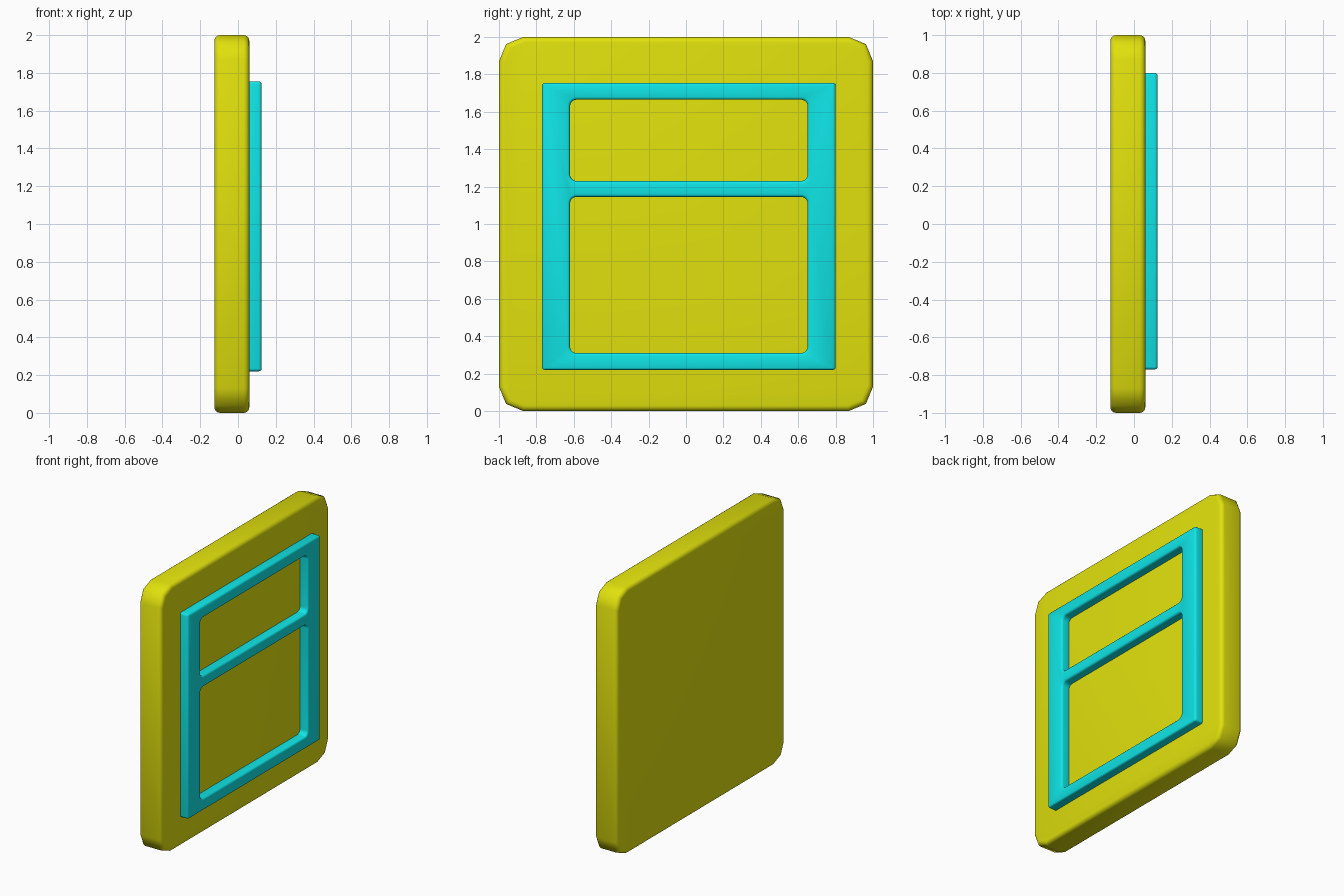
import bpy, bmesh
from math import cos, sin, pi, radians

cube = bpy.data.objects.get("Cube")
if cube:
    bpy.data.objects.remove(cube, do_unlink=True)


def make_material(name, color):
    mat = bpy.data.materials.new(name)
    mat.use_nodes = True
    mat.diffuse_color = color
    node = next(n for n in mat.node_tree.nodes if n.type == 'BSDF_PRINCIPLED')
    node.inputs["Base Color"].default_value = color
    return mat


def plate(name, x, y, z, radius=0, segments=1, mat=None):
    """Upright plate facing +x with rounded corners; x, y, z are (low, high)."""
    outline = []
    for i, (sy, sz) in enumerate([(1, 1), (0, 1), (0, 0), (1, 0)]):
        cy = y[sy] + (-radius if sy else radius)
        cz = z[sz] + (-radius if sz else radius)
        steps = range(segments + 1) if radius else [0]
        for s in steps:
            a = pi / 2 * (i + s / segments)
            outline.append((cy + radius * cos(a), cz + radius * sin(a)))
    bm = bmesh.new()
    face = bm.faces.new([bm.verts.new((x[0], *p)) for p in outline])
    new = bmesh.ops.extrude_face_region(bm, geom=[face])["geom"]
    bmesh.ops.translate(bm, vec=(x[1] - x[0], 0, 0),
                        verts=[v for v in new if isinstance(v, bmesh.types.BMVert)])
    bmesh.ops.recalc_face_normals(bm, faces=bm.faces)
    mesh = bpy.data.meshes.new(name)
    bm.to_mesh(mesh)
    bm.free()
    obj = bpy.data.objects.new(name, mesh)
    bpy.context.collection.objects.link(obj)
    if mat:
        mesh.materials.append(mat)
    return obj


def activate(obj):
    bpy.ops.object.select_all(action='DESELECT')
    obj.select_set(True)
    bpy.context.view_layer.objects.active = obj


def cut(obj, cutter):
    mod = obj.modifiers.new("Cut", 'BOOLEAN')
    mod.operation, mod.solver, mod.object = 'DIFFERENCE', 'EXACT', cutter
    activate(obj)
    bpy.ops.object.modifier_apply(modifier=mod.name)
    bpy.data.objects.remove(cutter, do_unlink=True)


def soften(obj, width, segments):
    mod = obj.modifiers.new("Soft edges", 'BEVEL')
    mod.width, mod.segments = width, segments
    mod.limit_method, mod.angle_limit = 'ANGLE', radians(60)
    activate(obj)
    bpy.ops.object.modifier_apply(modifier=mod.name)
    bpy.ops.object.shade_smooth_by_angle(angle=radians(50))


yellow = make_material("yellow", (0.75, 0.75, 0.004, 1))
cyan = make_material("cyan", (0.005, 0.79, 0.8, 1))

# Backing slab with clipped corners
slab = plate("backing_slab", (-0.125, 0.06), (-1, 1), (0, 2), 0.13, 2, yellow)
soften(slab, 0.03, 4)

# Raised frame with two rounded openings
frame = plate("raised_frame", (0.03, 0.125), (-0.77, 0.80), (0.22, 1.755), mat=cyan)
for low, high in [(0.31, 1.145), (1.23, 1.665)]:
    cut(frame, plate("opening_cutter", (-0.1, 0.3), (-0.62, 0.65), (low, high), 0.035, 5))
soften(frame, 0.015, 3)
